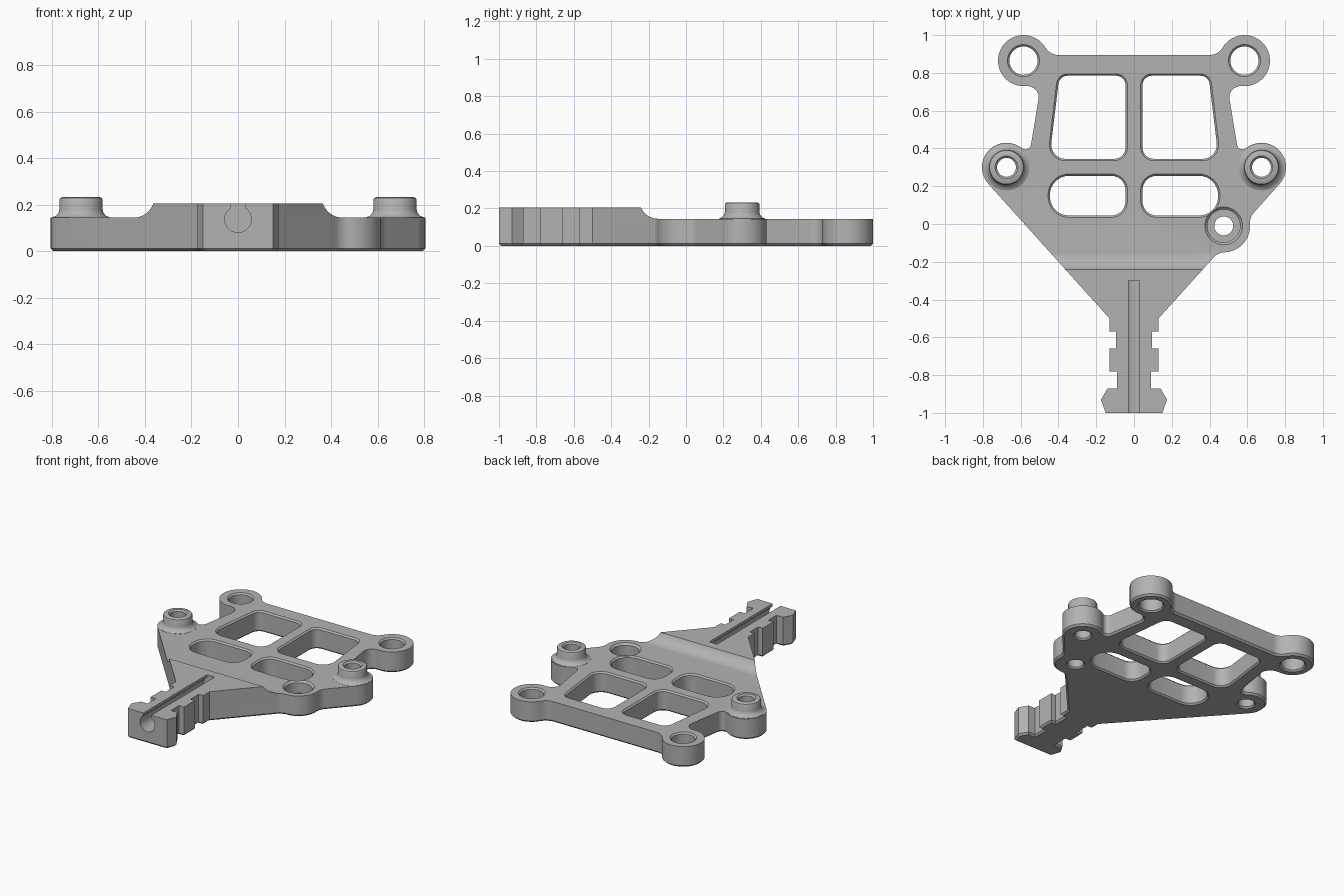
import bpy, bmesh
from math import cos, sin, radians, pi
from mathutils import Vector

cube = bpy.data.objects.get("Cube")
if cube:
    bpy.data.objects.remove(cube)

grey = bpy.data.materials.new("plain grey")
grey.use_nodes = True
colour = (0.45, 0.45, 0.45, 1)
grey.diffuse_color = colour
grey.node_tree.nodes["Principled BSDF"].inputs["Base Color"].default_value = colour


def arc(cx, cy, r, a0, a1, steps=10):
    """Points on an arc, angles in degrees."""
    angles = [radians(a0 + (a1 - a0) * i / steps) for i in range(steps + 1)]
    return [Vector((cx + r * cos(a), cy + r * sin(a))) for a in angles]


def circle(cx, cy, r):
    return arc(cx, cy, r, 0, 360, 48)


def rounded(corners):
    """Polygon from (x, y, radius) corners with filleted corners."""
    pts = []
    for i, (x, y, r) in enumerate(corners):
        p = Vector((x, y))
        a = (Vector(corners[i - 1][:2]) - p).normalized()
        b = (Vector(corners[(i + 1) % len(corners)][:2]) - p).normalized()
        half = a.angle(b) / 2
        centre = p + (a + b).normalized() * r / sin(half)
        start = p + a * r * cos(half) / sin(half) - centre
        turn = pi - 2 * half
        for k in range(9):
            t = turn * k / 8
            pts.append(centre + Vector((start.x * cos(t) - start.y * sin(t),
                                        start.x * sin(t) + start.y * cos(t))))
    return pts


def clean(pts):
    out = []
    for p in pts:
        p = Vector(p)
        if not out or (p - out[-1]).length > 0.004:
            out.append(p)
    if (out[0] - out[-1]).length < 0.004:
        out.pop()
    return out


def grow(pts, d):
    """Offset a counter-clockwise outline outward by d."""
    out = []
    for i, p in enumerate(pts):
        e, f = (p - pts[i - 1]).normalized(), (pts[(i + 1) % len(pts)] - p).normalized()
        n, m = Vector((e.y, -e.x)), Vector((f.y, -f.x))
        out.append(p + (n + m) * d / (1 + n.dot(m)))
    return out


def prism(name, outline, layers, place=lambda u, v, w: (u, v, w)):
    """Stack offset copies of an outline; layers are (height, offset)."""
    outline = clean(outline)
    bm = bmesh.new()
    rings = [[bm.verts.new(place(p.x, p.y, w)) for p in grow(outline, d)]
             for w, d in layers]
    n = len(outline)
    for low, high in zip(rings, rings[1:]):
        for i in range(n):
            j = (i + 1) % n
            bm.faces.new((low[i], low[j], high[j], high[i]))
    bm.faces.new(rings[0][::-1])
    bm.faces.new(rings[-1])
    bmesh.ops.recalc_face_normals(bm, faces=bm.faces)
    mesh = bpy.data.meshes.new(name)
    bm.to_mesh(mesh)
    bm.free()
    mesh.materials.append(grey)
    ob = bpy.data.objects.new(name, mesh)
    bpy.context.collection.objects.link(ob)
    return ob


def combine(target, tool, operation):
    mod = target.modifiers.new(operation.lower(), 'BOOLEAN')
    mod.operation, mod.solver, mod.object = operation, 'EXACT', tool
    bpy.context.view_layer.objects.active = target
    bpy.ops.object.modifier_apply(modifier=mod.name)
    bpy.data.objects.remove(tool)


# Outline: notched neck, flared side, middle ear and rear ear
neck = [(0.15, -1), (0.175, -0.93), (0.14, -0.87), (0.09, -0.87), (0.09, -0.78),
        (0.13, -0.78), (0.13, -0.66), (0.095, -0.66), (0.095, -0.57),
        (0.13, -0.57), (0.13, -0.5)]
side_ear = (arc(0.4815, -0.23, 0.08, 138, 91.7) + arc(0.475, -0.01, 0.14, -88.3, 4.3)
            + arc(0.694, 0.0065, 0.08, 184.3, 138))
ears = (arc(0.675, 0.3, 0.13, -42, 128.7, 24) + arc(0.575, 0.425, 0.03, -51.3, -171)
        + arc(0.565, 0.67, 0.06, 189, 84) + arc(0.585, 0.865, 0.135, -96, 149.3, 32)
        + arc(0.40, 0.975, 0.08, -30.7, -90))
left = neck + side_ear + ears
right = [(-p[0], p[1]) for p in reversed(neck + ears)]
body = prism("mounting_plate", left + right, [(0, -0.012), (0.012, 0), (0.205, 0)])

# Step down from the thick neck to the thin plate, with a hollow blend
step = arc(-0.15, 0.2425, 0.0975, 202.6, 270) + [(1.2, 0.145), (1.2, 0.4), (-0.24, 0.4)]
combine(body, prism("step_cutter", step, [(-1, 0), (1, 0)],
                    lambda u, v, w: (w, u, v)), 'DIFFERENCE')

# Raised bosses on the middle ears
boss = [(0.1, 0.03), (0.146, 0.03), (0.153, 0.014), (0.166, 0.004), (0.18, 0),
        (0.222, 0), (0.228, -0.003), (0.232, -0.01)]
for s in (-1, 1):
    combine(body, prism("boss", circle(s * 0.675, 0.3, 0.0925), boss), 'UNION')

# Chamfered windows and round holes
through = [(-0.01, 0.02), (0.01, 0), (0.135, 0), (0.155, 0.02)]
boss_hole = [(-0.01, 0.02), (0.01, 0), (0.222, 0), (0.242, 0.02)]
counterbore = [(-0.01, 0.02), (0.01, 0), (0.06, 0), (0.06, 0.037),
               (0.132, 0.037), (0.158, 0.063)]
upper = [(0.045, 0.345, 0.06), (0.448, 0.345, 0.075), (0.395, 0.785, 0.05),
         (0.045, 0.785, 0.05)]
lower = [(0.045, 0.045, 0.075), (0.445, 0.045, 0.1), (0.445, 0.255, 0.1),
         (0.045, 0.255, 0.075)]
cuts = [(circle(0.475, -0.01, 0.05), counterbore)]
for s in (-1, 1):
    cuts += [(circle(s * 0.585, 0.865, 0.075), through),
             (circle(s * 0.675, 0.3, 0.05), boss_hole)]
    for window in (upper, lower):
        pts = [Vector((s * p.x, p.y)) for p in rounded(window)]
        cuts.append((pts[::s], through))
for pts, layers in cuts:
    combine(body, prism("hole_cutter", pts, layers), 'DIFFERENCE')

# Keyhole channel along the neck
keyhole = arc(0, 0.138, 0.057, 122, 418, 32) + [(0.03, 0.3), (-0.03, 0.3)]
combine(body, prism("channel_cutter", keyhole, [(0.3, 0), (1.1, 0)],
                    lambda u, v, w: (u, -w, v)), 'DIFFERENCE')

bpy.ops.object.select_all(action='DESELECT')
body.select_set(True)
bpy.context.view_layer.objects.active = body
bpy.ops.object.shade_smooth_by_angle(angle=radians(30))
